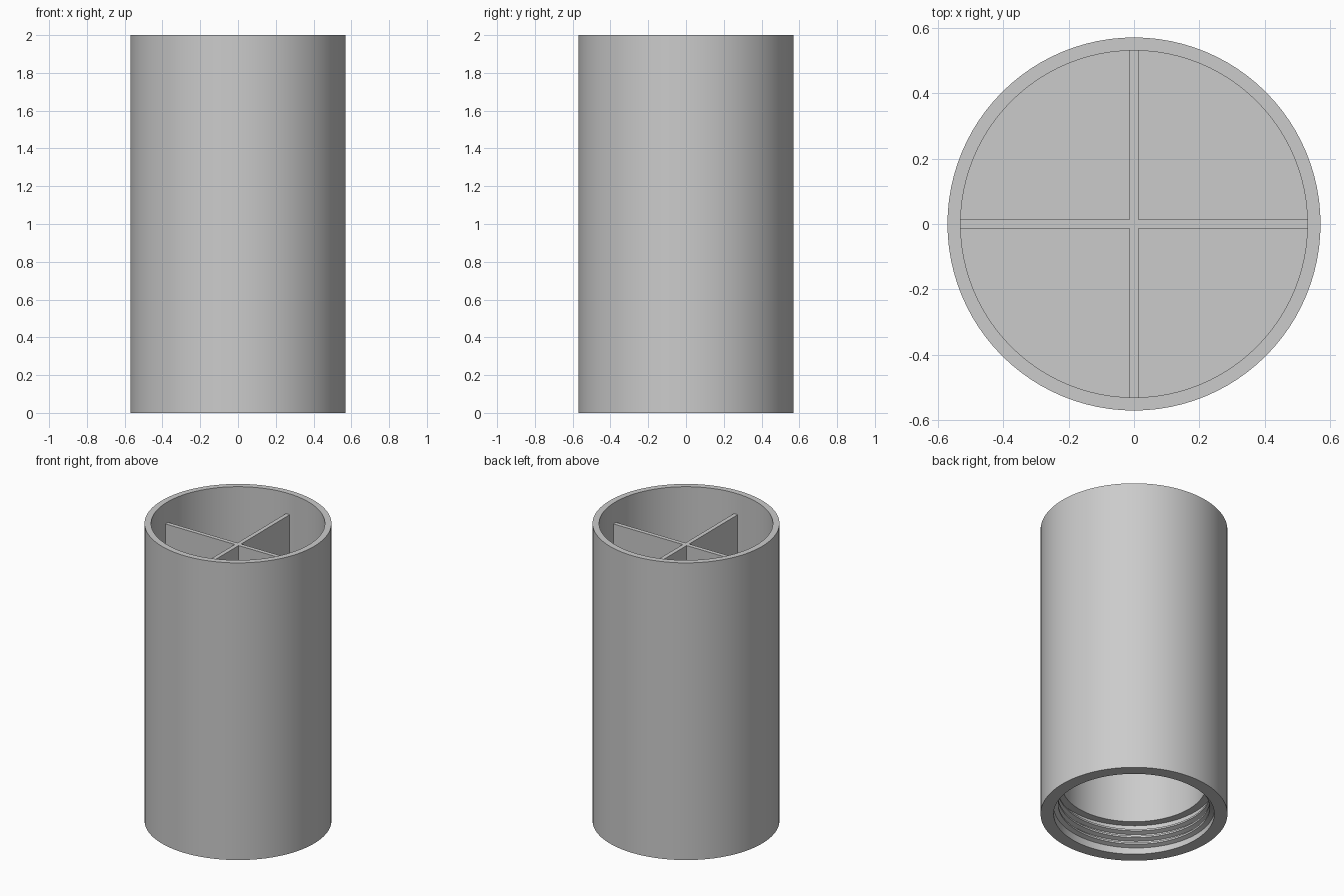
import bpy, bmesh
from math import cos, sin, pi, radians

cube = bpy.data.objects.get("Cube")
if cube:
    bpy.data.objects.remove(cube, do_unlink=True)

SEGMENTS = 96
OUTER, CUP, BORE, THREAD = 0.57, 0.53, 0.44, 0.49
HEIGHT, FLOOR, DIVIDER_TOP, LEDGE = 2.0, 0.95, 1.86, 0.2

grey = bpy.data.materials.new("light grey")
grey.use_nodes = True
grey.diffuse_color = (0.6, 0.6, 0.6, 1)
grey.node_tree.nodes["Principled BSDF"].inputs["Base Color"].default_value = (0.6, 0.6, 0.6, 1)


def finish(name, bm, smooth=True):
    bmesh.ops.recalc_face_normals(bm, faces=bm.faces)
    mesh = bpy.data.meshes.new(name)
    bm.to_mesh(mesh)
    bm.free()
    mesh.materials.append(grey)
    obj = bpy.data.objects.new(name, mesh)
    bpy.context.collection.objects.link(obj)
    if smooth:
        bpy.ops.object.select_all(action="DESELECT")
        obj.select_set(True)
        bpy.context.view_layer.objects.active = obj
        bpy.ops.object.shade_smooth_by_angle(angle=radians(30))
    return obj


# Tube: one lathed wall with a divided cup above and a stepped bore below
bm = bmesh.new()
profile = [(0, FLOOR), (CUP, FLOOR), (CUP, HEIGHT), (OUTER, HEIGHT), (OUTER, 0),
           (THREAD, 0), (THREAD, LEDGE), (BORE, LEDGE), (BORE, FLOOR - 0.05), (0, FLOOR - 0.05)]
verts = [bm.verts.new((r, 0, z)) for r, z in profile]
edges = [bm.edges.new(pair) for pair in zip(verts, verts[1:])]
bmesh.ops.spin(bm, geom=verts + edges, axis=(0, 0, 1), cent=(0, 0, 0),
               angle=2 * pi, steps=SEGMENTS, use_duplicate=False)
bmesh.ops.remove_doubles(bm, verts=bm.verts, dist=0.0005)
finish("tube_body", bm)

# Cross divider: a single plus-shaped outline extruded upward from the floor
bm = bmesh.new()
t, reach = 0.014, CUP + 0.005
outline = []
for k in range(4):
    c, s = cos(k * pi / 2), sin(k * pi / 2)
    for x, y in ((reach, -t), (reach, t), (t, t)):
        outline.append(bm.verts.new((x * c - y * s, x * s + y * c, FLOOR - 0.01)))
base = bm.faces.new(outline)
top = bmesh.ops.extrude_face_region(bm, geom=[base], use_keep_orig=True)["geom"]
for v in top:
    if isinstance(v, bmesh.types.BMVert):
        v.co.z = DIVIDER_TOP
finish("cross_divider", bm, smooth=False)

# Internal screw thread: trapezoid section swept along a helix
bm = bmesh.new()
turns, pitch, start = 3, 0.047, 0.03
section = [(THREAD + 0.005, -0.018), (0.462, -0.006), (0.462, 0.006), (THREAD + 0.005, 0.018)]
rings = []
for i in range(turns * SEGMENTS + 1):
    a = 2 * pi * i / SEGMENTS
    z = start + pitch * i / SEGMENTS
    rings.append([bm.verts.new((r * cos(a), r * sin(a), z + dz)) for r, dz in section])
for p, q in zip(rings, rings[1:]):
    for j in range(4):
        k = (j + 1) % 4
        bm.faces.new((p[j], p[k], q[k], q[j]))
bm.faces.new(rings[0])
bm.faces.new(rings[-1])
finish("screw_thread", bm)
